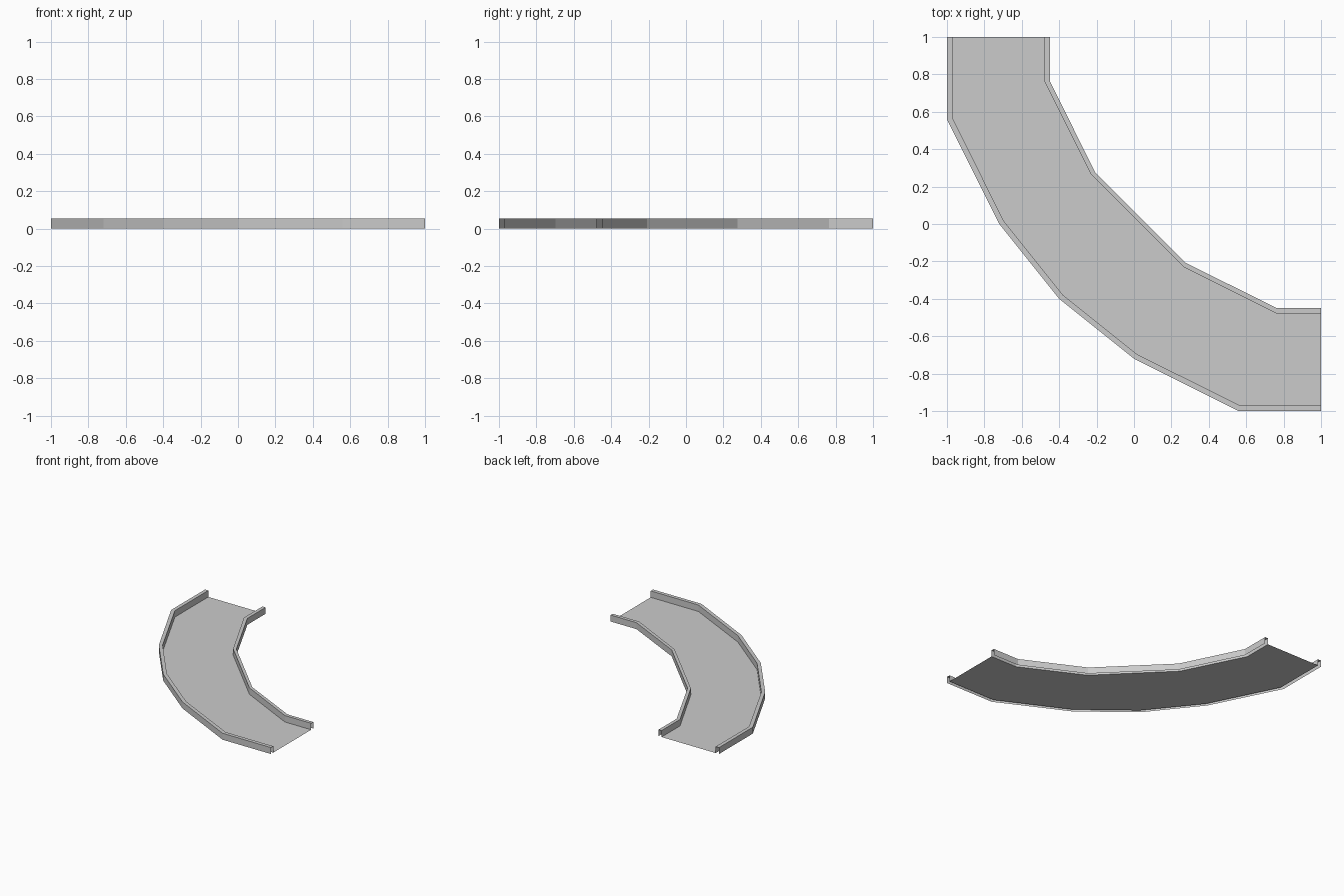
import bpy

if "Cube" in bpy.data.objects:
    bpy.data.objects.remove(bpy.data.objects["Cube"])

HEIGHT = 0.053


def mirrored(half):
    """Complete a path by reflecting it across the diagonal x = y."""
    return half + [(y, x) for x, y in reversed(half)]


def make_object(name, verts, faces):
    mesh = bpy.data.meshes.new(name)
    mesh.from_pydata(verts, [], faces)
    mesh.update()
    obj = bpy.data.objects.new(name, mesh)
    bpy.context.collection.objects.link(obj)
    return obj


def make_curb(name, left, right):
    """Thin channel, open below and at the ends; sides seen along the path."""
    n = len(left)
    rails = [(right, 0), (right, HEIGHT), (left, HEIGHT), (left, 0)]
    verts = [(x, y, z) for path, z in rails for x, y in path]
    faces = [(r * n + i, r * n + i + 1, (r + 1) * n + i + 1, (r + 1) * n + i)
             for r in range(3) for i in range(n - 1)]
    return make_object(name, verts, faces)


# Paths run from the back end to the right end; the outer bend has a
# corner point on the diagonal, so it is added once.
outer_half = [(-1, 1), (-1, 0.56), (-0.72, 0)]
outer_road_half = [(-0.97, 1), (-0.97, 0.567), (-0.697, 0.017)]
outer = outer_half + [(-0.4, -0.4)] + mirrored(outer_half)[3:]
outer_road = outer_road_half + [(-0.38, -0.38)] + mirrored(outer_road_half)[3:]
inner_road = mirrored([(-0.478, 1), (-0.478, 0.76), (-0.23, 0.265)])
inner = mirrored([(-0.45, 1), (-0.45, 0.765), (-0.208, 0.276)])

# Curbs along both sides
make_curb("outer_curb", outer_road, outer)
make_curb("inner_curb", inner, inner_road)

# Flat road surface between the curbs
loop = outer_road + inner_road[::-1]
make_object("road_deck", [(x, y, 0) for x, y in loop], [tuple(range(len(loop)))])
